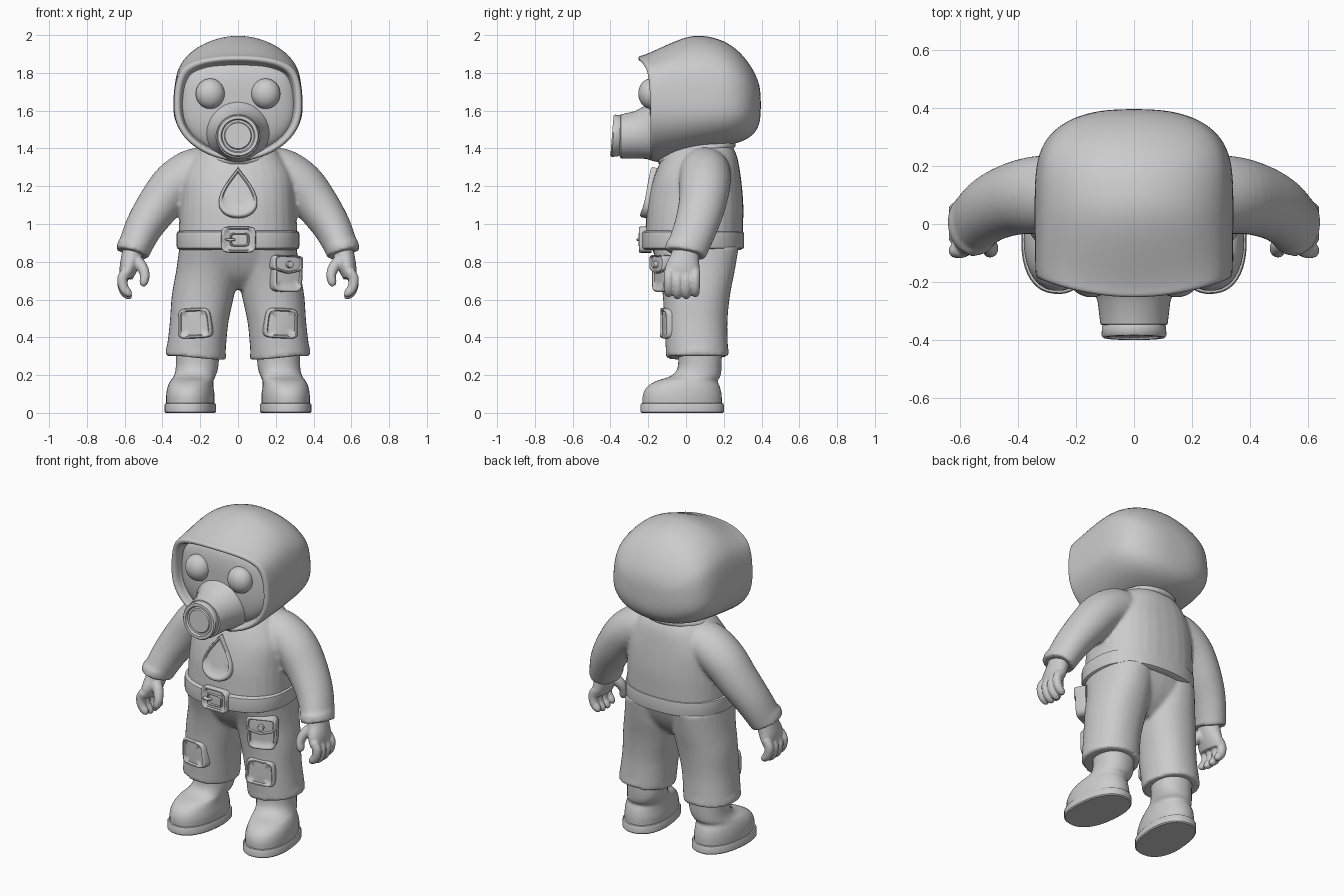
import bpy, bmesh, math
from mathutils import Vector, Matrix

cube = bpy.data.objects.get("Cube")
if cube:
    bpy.data.objects.remove(cube)

grey = bpy.data.materials.new("plain_grey")
grey.use_nodes = True
grey.diffuse_color = (0.6, 0.6, 0.6, 1)
grey.node_tree.nodes["Principled BSDF"].inputs["Base Color"].default_value = (0.6, 0.6, 0.6, 1)


def loft(bm, rings):
    """Skin a list of equal point rings and cap both ends."""
    loops = [[bm.verts.new(p) for p in ring] for ring in rings]
    n = len(loops[0])
    for a, b in zip(loops, loops[1:]):
        for i in range(n):
            j = (i + 1) % n
            bm.faces.new((a[i], a[j], b[j], b[i]))
    bm.faces.new(loops[0][::-1])
    bm.faces.new(loops[-1])


def catmull(rings, steps):
    out = []
    for i in range(len(rings) - 1):
        a, b, c, d = (rings[max(0, min(len(rings) - 1, i + k))] for k in (-1, 0, 1, 2))
        for s in range(steps):
            t = s / steps
            out.append([q + t * (r - p) / 2 + t * t * (p - 2.5 * q + 2 * r - w / 2)
                        + t ** 3 * (1.5 * (q - r) + (w - p) / 2)
                        for p, q, r, w in zip(a, b, c, d)])
    return out + [list(rings[-1])]


def tube(bm, rings, axis=None, power=2, steps=1, sides=32):
    """Loft rounded sections given as (x, y, z, width radius, depth radius)."""
    rings = catmull(rings, steps)
    centres = [Vector(r[:3]) for r in rings]
    skins = []
    for i, r in enumerate(rings):
        t = Vector(axis) if axis else centres[min(i + 1, len(rings) - 1)] - centres[max(i - 1, 0)]
        t.normalize()
        ref = Vector((0, 0, 1)) if abs(t.y) > 0.9 else Vector((0, 1, 0))
        u = ref.cross(t).normalized()
        v = t.cross(u)
        ring = []
        for k in range(sides):
            a = math.tau * k / sides
            c, s = math.cos(a), math.sin(a)
            ring.append(centres[i] + u * r[3] * math.copysign(abs(c) ** (2 / power), c)
                        + v * r[4] * math.copysign(abs(s) ** (2 / power), s))
        skins.append(ring)
    loft(bm, skins)


def finish(name, bm, voxel=0, relax=4, subdivide=0, mirror=False, angle=40):
    bmesh.ops.recalc_face_normals(bm, faces=bm.faces)
    mesh = bpy.data.meshes.new(name)
    bm.to_mesh(mesh)
    bm.free()
    mesh.materials.append(grey)
    mesh.shade_smooth()
    mesh.set_sharp_from_angle(angle=math.radians(angle))
    ob = bpy.data.objects.new(name, mesh)
    bpy.context.collection.objects.link(ob)
    if mirror:
        ob.modifiers.new("Mirror", 'MIRROR')
    if voxel:
        m = ob.modifiers.new("Blend", 'REMESH')
        m.mode, m.voxel_size, m.use_smooth_shade = 'VOXEL', voxel, True
        m = ob.modifiers.new("Relax", 'SMOOTH')
        m.factor, m.iterations = 0.5, relax
    if subdivide:
        ob.modifiers.new("Subdivision", 'SUBSURF').levels = subdivide
        ob.modifiers["Subdivision"].render_levels = subdivide
    return ob


def rounded(w, h, power=5, n=40):
    pts = []
    for k in range(n):
        c, s = math.cos(math.tau * k / n), math.sin(math.tau * k / n)
        pts.append((w * math.copysign(abs(c) ** (2 / power), c),
                    h * math.copysign(abs(s) ** (2 / power), s)))
    return pts


RIM = [(1, 0.05), (1, -0.008), (0.95, -0.016), (0.85, -0.016), (0.78, -0.006), (0.4, -0.007)]
PAD = [(1, 0.05), (1, -0.01), (0.93, -0.018), (0.5, -0.02)]


def panel(name, outline, at, profile=RIM, yaw=0, pitch=0, roll=0, bend=0):
    """Raised plate on a front surface, stepped by (scale, depth)."""
    turn = Matrix.Translation(at)
    for ang, ax in ((yaw, 'Z'), (pitch, 'X'), (roll, 'Y')):
        turn = turn @ Matrix.Rotation(math.radians(ang), 4, ax)
    bm = bmesh.new()
    loft(bm, [[turn @ Vector((x * s, d + bend * (x * s) ** 2, z * s)) for x, z in outline]
              for s, d in profile])
    return finish(name, bm, angle=60)


# Jacket: torso blended with both sleeves
bm = bmesh.new()
tube(bm, [(0, .04, .87, .315, .26), (0, .045, 1.0, .312, .258), (0, .05, 1.12, .305, .253),
          (0, .06, 1.25, .295, .23), (0, .075, 1.36, .235, .195), (0, .08, 1.42, .17, .16)],
     axis=(0, 0, 1), power=2.4, steps=4)
for s in (1, -1):
    tube(bm, [(s * .12, .1, 1.28, .11, .12), (s * .22, .1, 1.275, .128, .135),
              (s * .33, .1, 1.21, .125, .135), (s * .42, .085, 1.1, .115, .125),
              (s * .5, .05, .98, .1, .115), (s * .556, .0, .855, .086, .108)], steps=4)
    tube(bm, [(s * .547, .005, .89, .09, .113), (s * .559, -.003, .845, .09, .111)])
finish("jacket", bm, voxel=.011, relax=5)

# Tilted collar
bm = bmesh.new()
tilt = Vector((0, -.225, .97))
mid = Vector((0, .055, 1.385))
tube(bm, [(*(mid + tilt * d), .2 + g, .205 + g) for d, g in
          ((-.03, -.01), (-.02, .004), (.005, .006), (.015, -.008), (.04, -.02))], axis=tilt)
finish("collar", bm, angle=70)

# Trousers: hips blended with both legs
bm = bmesh.new()
tube(bm, [(0, .05, .655, .13, .08), (0, .05, .72, .27, .15), (0, .05, .8, .31, .2),
          (0, .045, .9, .31, .24)], axis=(0, 0, 1), power=2.3, steps=4)
for s in (1, -1):
    tube(bm, [(s * .225, .06, .3, .158, .165), (s * .207, .052, .47, .155, .167),
              (s * .186, .055, .62, .165, .178), (s * .165, .058, .75, .163, .2),
              (s * .155, .05, .88, .155, .23)], axis=(0, 0, 1), power=2.2, steps=4)
    tube(bm, [(s * .225, .06, .297, .161, .168), (s * .222, .059, .325, .161, .168)])
finish("trousers", bm, voxel=.011, relax=5)

# Belt and buckle
bm = bmesh.new()
tube(bm, [(0, .035, z, .325 + g, .272 + g) for z, g in
          ((.862, -.02), (.872, -.002), (.885, 0), (.945, 0), (.957, -.002), (.966, -.02))],
     axis=(0, 0, 1), power=2.4, sides=64)
finish("belt", bm)
panel("buckle", rounded(.092, .07), (.003, -.232, .917))
panel("buckle_frame", rounded(.052, .036), (.008, -.235, .917))
panel("buckle_pin", rounded(.028, .007, 3), (-.04, -.242, .917), PAD)

# Chest emblem: a plain rimmed drop
drop = []
for k in range(40):
    a = math.tau * k / 40
    drop.append((.14 * math.sin(a) * abs(math.sin(a / 2)) ** 1.3, .136 * math.cos(a)))
panel("chest_drop", drop, (0, -.199, 1.167), pitch=-13, bend=.8)

# Pockets and knee patches
panel("thigh_pocket", rounded(.084, .098), (.265, -.137, .738), yaw=25, roll=2, bend=1)
panel("thigh_pocket_flap", [(x, z - .018 * (1 - abs(x) / .088) * (z < 0)) for x, z in rounded(.088, .04)],
      (.265, -.15, .795), RIM, yaw=25, roll=2, bend=1)
panel("thigh_pocket_button", rounded(.018, .018, 2), (.272, -.16, .785), PAD, yaw=25)
for s, side in ((1, "left"), (-1, "right")):
    panel(side + "_knee_patch", [(x * (1 - .8 * z), z) for x, z in rounded(.09, .08)],
          (s * .232, -.115, .475), yaw=s * 12, roll=s * 3, bend=2)

# Gloves: palm, thumb and four curled fingers
bm = bmesh.new()
tube(bm, [(.55, 0, .89, .055, .07), (.562, -.005, .83, .055, .075), (.58, -.018, .765, .048, .092),
          (.592, -.022, .715, .034, .088)], steps=3)
for k in range(4):
    y = -.092 + .047 * k
    low = .012 * (k in (0, 3))
    tube(bm, [(.59, y, .75, .027, .026), (.612, y, .7 + low, .028, .026),
              (.605, y, .65 + low, .026, .025), (.58, y, .622 + low, .023, .022),
              (.562, y, .617 + low, .012, .012)], steps=3, sides=16)
tube(bm, [(.55, -.04, .815, .035, .035), (.51, -.065, .775, .031, .032), (.493, -.085, .73, .026, .028),
          (.5, -.092, .69, .023, .024), (.508, -.094, .672, .012, .012)], steps=3, sides=16)
finish("gloves", bm, voxel=.007, relax=3, mirror=True)

# Boots and soles, toes turned slightly out
toe_out = Matrix.Translation((.25, 0, 0)) @ Matrix.Rotation(math.radians(6), 4, 'Z')
bm = bmesh.new()
tube(bm, [(.0, -.02, .03, .125, .21), (.0, -.02, .09, .126, .21), (0, -.014, .135, .12, .195),
          (-.005, .005, .168, .113, .165), (-.015, .052, .195, .11, .132),
          (-.025, .075, .24, .112, .116), (-.028, .077, .33, .116, .116)],
     axis=(0, 0, 1), power=2.2, steps=4)
bm.transform(toe_out)
finish("boots", bm, mirror=True, angle=60)
bm = bmesh.new()
tube(bm, [(0, -.02, z, .134 + g, .222 + g) for z, g in
          ((0, -.006), (.006, 0), (.042, 0), (.05, -.004), (.054, -.02))],
     axis=(0, 0, 1), power=2.3, sides=48)
bm.transform(toe_out)
finish("soles", bm, mirror=True)

# Hood: face-opening section flowing into the full head section
FRONT = [(0, 1.33), (.12, 1.345), (.26, 1.42), (.335, 1.53), (.342, 1.65), (.33, 1.76),
         (.295, 1.84), (.17, 1.885), (0, 1.895)]
CROWN = [(0, 1.355), (.13, 1.37), (.26, 1.42), (.342, 1.53), (.345, 1.65), (.33, 1.79),
         (.3, 1.865), (.2, 1.96), (0, 2.018)]


def whole(half):
    return half + [(-x, z) for x, z in half[-2:0:-1]]


def face_ring(y, scale, brow=.07):
    pts = []
    for x, z in whole(FRONT):
        lift = max(0, min(1, (z - 1.5) / .3))
        pts.append((x * scale, y - brow * lift * (1 - (x / .345) ** 2), 1.6 + (z - 1.6) * scale))
    return pts


def head_ring(y, sx, top, bottom):
    return [(x * sx, y, 1.63 + (z - 1.63) * (top if z > 1.63 else bottom)) for x, z in whole(CROWN)]


bm = bmesh.new()
rings = [face_ring(-.09, .86, .03), face_ring(-.16, .88), face_ring(-.187, .905),
         face_ring(-.19, .96), face_ring(-.18, 1), face_ring(-.15, 1.005)]
rings += [head_ring(*r) for r in
          ((.0, 1, 1, .95), (.1, 1, 1, .88), (.2, .99, .93, .81), (.28, .92, .78, .74),
           (.34, .76, .58, .64), (.38, .52, .38, .48), (.397, .22, .18, .24))]
loft(bm, rings)
finish("hood", bm, subdivide=2, angle=180)

# Mask face, eye lenses and breathing snout
bm = bmesh.new()
loft(bm, [face_ring(y, s, b) for y, s, b in
          ((-.05, .93, 0), (-.125, .92, .02), (-.16, .8, .02), (-.185, .55, .01), (-.195, .25, 0))])
finish("mask_face", bm, subdivide=2, angle=180)

bm = bmesh.new()
bmesh.ops.create_uvsphere(bm, u_segments=32, v_segments=16, radius=.077,
                          matrix=Matrix.Translation((.147, -.187, 1.69)) @ Matrix.Diagonal((1, .85, 1.04, 1)))
finish("eye_lenses", bm, mirror=True)

bm = bmesh.new()
tube(bm, [(0, y, z, r, r) for y, z, r in
          ((-.1, 1.505, .185), (-.17, 1.5, .168), (-.21, 1.488, .143), (-.27, 1.472, .125),
           (-.345, 1.464, .116), (-.352, 1.464, .104))], axis=(0, -1, 0), sides=48)
finish("snout", bm)
bm = bmesh.new()
tube(bm, [(0, y, 1.467, r, r) for y, r in
          ((-.34, .1), (-.352, .11), (-.384, .112), (-.392, .106), (-.392, .09), (-.38, .084),
           (-.38, .073), (-.387, .068), (-.387, .02))], axis=(0, -1, .08), sides=48)
finish("snout_filter", bm)
